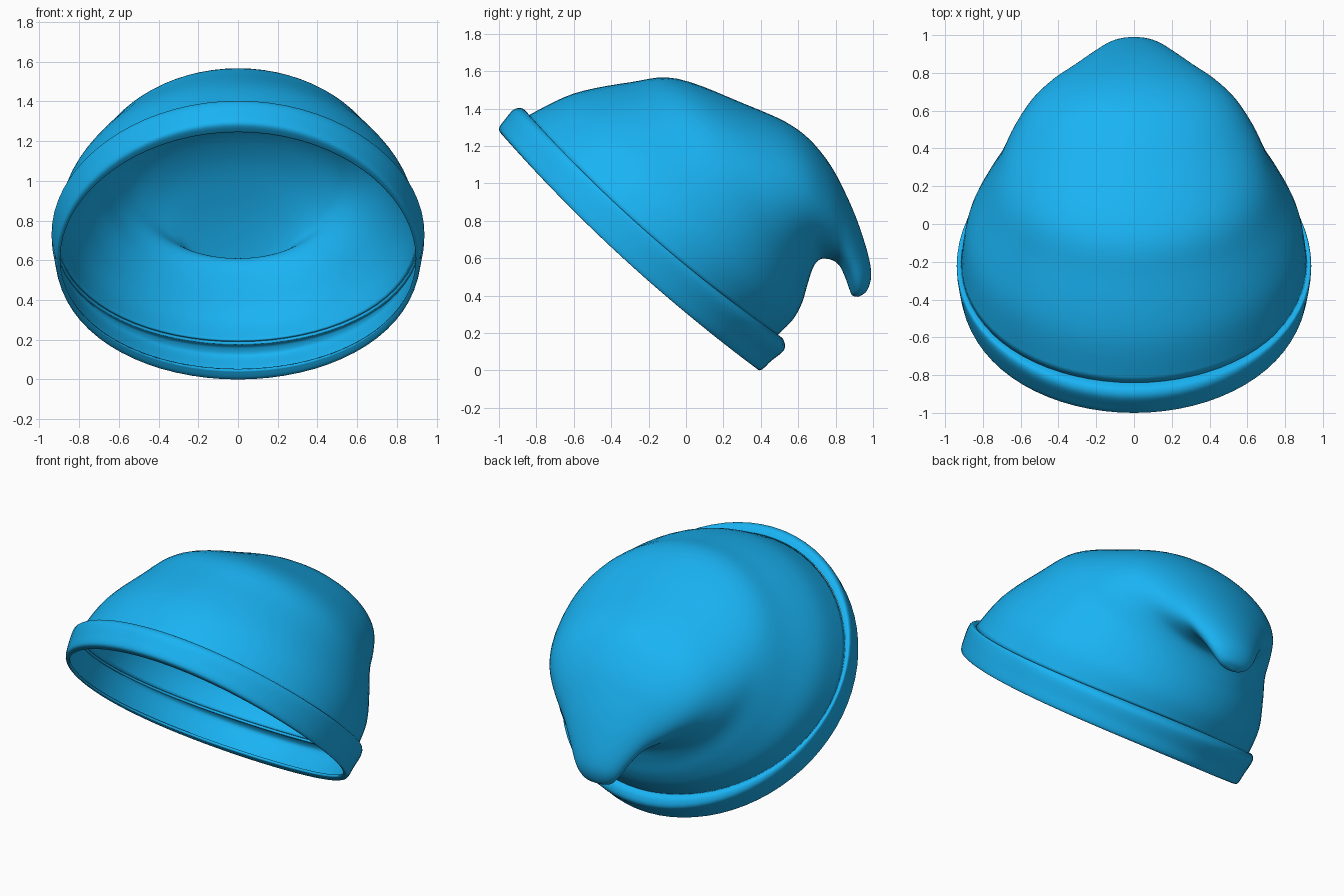
import bpy, math
from mathutils import Vector

if "Cube" in bpy.data.objects:
    bpy.data.objects.remove(bpy.data.objects["Cube"])

mat = bpy.data.materials.new("blue_knit")
mat.diffuse_color = (0.01, 0.45, 0.9, 1)
mat.use_nodes = True
mat.node_tree.nodes["Principled BSDF"].inputs["Base Color"].default_value = mat.diffuse_color
SEG, SUB = 72, 5


def spline(keys):
    """Catmull-Rom interpolation through the key rings."""
    out = []
    n = len(keys)
    for i in range(n - 1):
        p = [keys[max(0, min(n - 1, i + k))] for k in (-1, 0, 1, 2)]
        for s in range(SUB):
            t = s / SUB
            out.append([0.5 * (2 * b + (c - a) * t + (2 * a - 5 * b + 4 * c - d) * t**2
                               + (3 * b - a - 3 * c + d) * t**3) for a, b, c, d in zip(*p)])
    return out + [list(keys[-1])]


def loft(name, keys, thickness, cap=False):
    """Rings given as front (y, z), back (y, z), half width, sideways sag."""
    verts, faces = [], []
    rings = spline(keys)
    for yf, zf, yb, zb, w, sag in rings:
        mid = Vector((0, (yf + yb) / 2, (zf + zb) / 2))
        arm = Vector((0, (yf - yb) / 2, (zf - zb) / 2))
        for j in range(SEG):
            a = 2 * math.pi * j / SEG
            p = mid + arm * math.cos(a) + Vector((w * math.sin(a), 0, 0))
            verts.append(p + Vector((0, -0.68, -0.73)) * sag * math.sin(a) ** 2)
    for i in range(len(rings) - 1):
        for j in range(SEG):
            k = (j + 1) % SEG
            faces.append((i * SEG + j, i * SEG + k, (i + 1) * SEG + k, (i + 1) * SEG + j))
    if cap:
        faces.append([(len(rings) - 1) * SEG + j for j in range(SEG)])
    me = bpy.data.meshes.new(name)
    me.from_pydata(verts, [], faces)
    me.materials.append(mat)
    ob = bpy.data.objects.new(name, me)
    bpy.context.collection.objects.link(ob)
    for f in me.polygons:
        f.use_smooth = True
    m = ob.modifiers.new("cloth", "SOLIDIFY")
    m.thickness, m.offset = thickness, -1
    return ob


# Rolled brim around the tilted opening
loft("brim", [
    (-0.970, 1.245, 0.355, 0.045, 0.895, 0.05),
    (-1.000, 1.290, 0.395, 0.000, 0.915, 0.05),
    (-0.965, 1.345, 0.455, 0.050, 0.928, 0.05),
    (-0.920, 1.395, 0.525, 0.110, 0.938, 0.05),
    (-0.875, 1.400, 0.520, 0.165, 0.935, 0.055),
    (-0.840, 1.368, 0.490, 0.190, 0.915, 0.055),
], 0.015)

# Slouching crown that folds over and droops to a tip at the back
loft("crown", [
    (-0.84, 1.365, 0.49, 0.19, 0.915, 0.055),
    (-0.60, 1.480, 0.57, 0.27, 0.885, 0.04),
    (-0.30, 1.540, 0.62, 0.36, 0.80, 0.02),
    (-0.05, 1.560, 0.65, 0.46, 0.72, 0.0),
    (0.30, 1.430, 0.68, 0.55, 0.64, 0.0),
    (0.58, 1.300, 0.72, 0.595, 0.545, 0.0),
    (0.75, 1.130, 0.78, 0.59, 0.43, 0.0),
    (0.87, 0.910, 0.82, 0.56, 0.31, 0.0),
    (0.95, 0.700, 0.85, 0.50, 0.22, 0.0),
    (0.99, 0.530, 0.875, 0.43, 0.15, 0.0),
    (0.97, 0.430, 0.89, 0.40, 0.09, 0.0),
    (0.925, 0.395, 0.92, 0.393, 0.01, 0.0),
], 0.012, cap=True)
